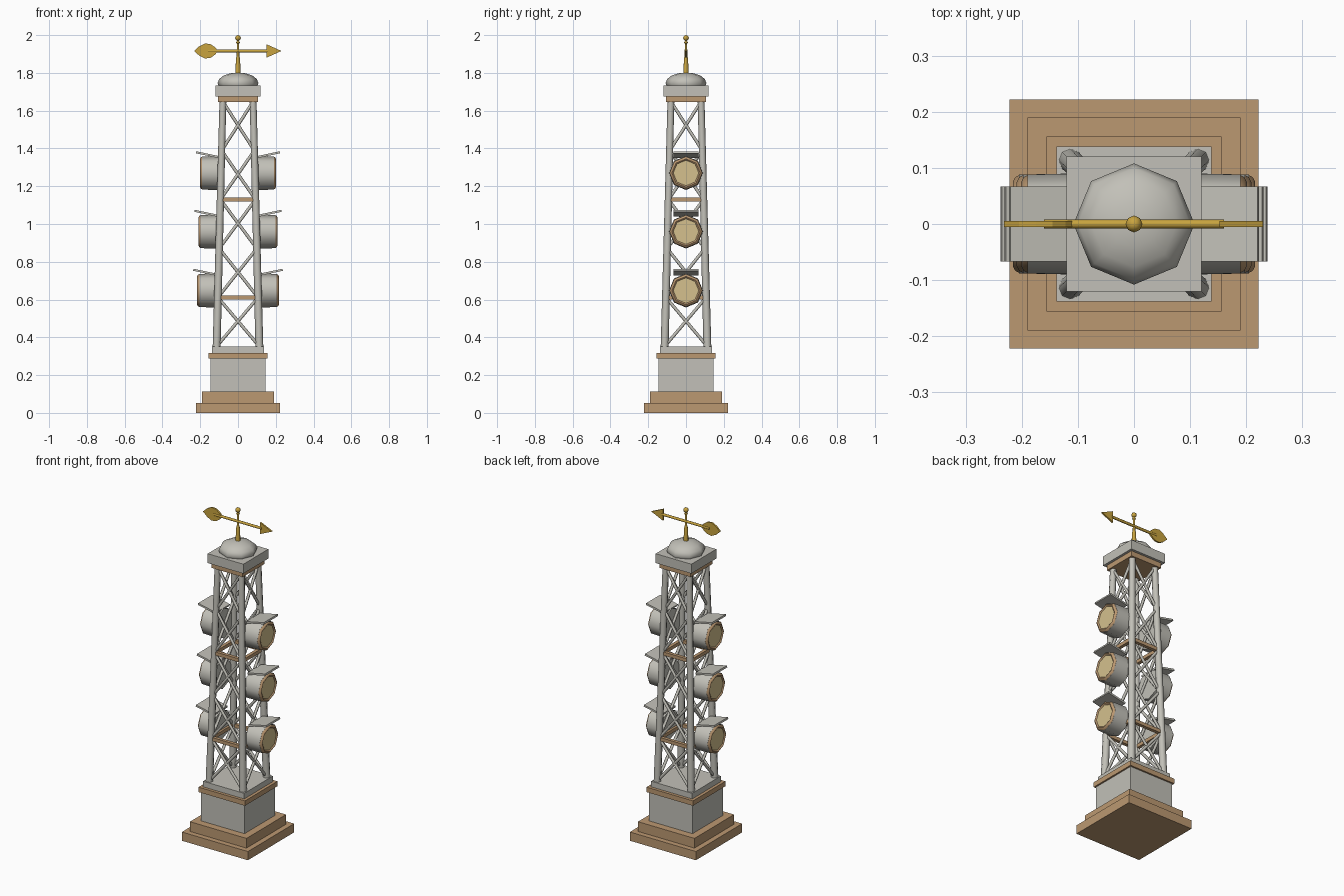
import bpy, bmesh, math
from mathutils import Vector, Matrix

cube = bpy.data.objects.get("Cube")
if cube:
    bpy.data.objects.remove(cube, do_unlink=True)


def material(name, rgb):
    m = bpy.data.materials.new(name)
    m.use_nodes = True
    m.diffuse_color = (*rgb, 1)
    bsdf = next(n for n in m.node_tree.nodes if n.type == 'BSDF_PRINCIPLED')
    bsdf.inputs["Base Color"].default_value = (*rgb, 1)
    return m


GREY = material("pale grey", (0.54, 0.53, 0.48))
TAN = material("tan bronze", (0.50, 0.315, 0.165))
CREAM = material("cream glass", (0.66, 0.53, 0.27))
GOLD = material("gold", (0.58, 0.37, 0.05))


def finish(name, bm, mat, smooth=0):
    bmesh.ops.recalc_face_normals(bm, faces=bm.faces)
    mesh = bpy.data.meshes.new(name)
    bm.to_mesh(mesh)
    bm.free()
    mesh.materials.append(mat)
    ob = bpy.data.objects.new(name, mesh)
    bpy.context.collection.objects.link(ob)
    if smooth:
        bpy.ops.object.select_all(action='DESELECT')
        ob.select_set(True)
        bpy.context.view_layer.objects.active = ob
        bpy.ops.object.shade_smooth_by_angle(angle=math.radians(smooth))
    return ob


def box(name, centre, size, mat, tilt=0):
    bm = bmesh.new()
    xform = (Matrix.Translation(centre) @ Matrix.Rotation(tilt, 4, 'Y')
             @ Matrix.Diagonal((*size, 1)))
    bmesh.ops.create_cube(bm, size=1, matrix=xform)
    return finish(name, bm, mat)


def slab(name, half, z0, z1, mat):
    return box(name, (0, 0, (z0 + z1) / 2), (2 * half, 2 * half, z1 - z0), mat)


def rod(name, a, b, r1, r2, mat, sides=8):
    a, b = Vector(a), Vector(b)
    d = b - a
    bm = bmesh.new()
    xform = Matrix.Translation((a + b) / 2) @ d.to_track_quat('Z', 'Y').to_matrix().to_4x4()
    bmesh.ops.create_cone(bm, cap_ends=True, segments=sides, radius1=r1, radius2=r2,
                          depth=d.length, matrix=xform)
    return finish(name, bm, mat, 65)


def lathe(name, profile, mat, xform, sides=8, closed=False, smooth=50):
    """Revolve (radius, height) points about local z, then place with xform."""
    bm = bmesh.new()
    rings = []
    for r, h in profile:
        rings.append([bm.verts.new((r * math.cos(t), r * math.sin(t), h))
                      for t in (math.tau * i / sides for i in range(sides))])
    pairs = list(zip(rings, rings[1:]))
    if closed:
        pairs.append((rings[-1], rings[0]))
    for lo, hi in pairs:
        for i in range(sides):
            j = (i + 1) % sides
            bm.faces.new((lo[i], lo[j], hi[j], hi[i]))
    if not closed:
        bm.faces.new(rings[0][::-1])
        bm.faces.new(rings[-1])
    bm.transform(xform)
    return finish(name, bm, mat, smooth)


def ball(name, z, r, height, mat, rings):
    bm = bmesh.new()
    xform = Matrix.Translation((0, 0, z)) @ Matrix.Diagonal((r, r, height, 1))
    bmesh.ops.create_uvsphere(bm, u_segments=8, v_segments=rings, radius=1, matrix=xform)
    return finish(name, bm, mat, 70)


def plate(name, outline, z, thick, mat):
    """Upright flat plate in the xz plane."""
    bm = bmesh.new()
    face = bm.faces.new([bm.verts.new((x, -thick / 2, z + h)) for x, h in outline])
    ext = bmesh.ops.extrude_face_region(bm, geom=[face])
    moved = [v for v in ext["geom"] if isinstance(v, bmesh.types.BMVert)]
    bmesh.ops.translate(bm, verts=moved, vec=(0, thick, 0))
    return finish(name, bm, mat)


# Stepped base and pedestal
slab("lower_step", 0.222, 0, 0.053, TAN)
slab("upper_step", 0.19, 0.053, 0.112, TAN)
slab("pedestal", 0.146, 0.112, 0.288, GREY)
slab("pedestal_trim", 0.156, 0.288, 0.318, TAN)
slab("pedestal_top", 0.138, 0.318, 0.352, GREY)

# Tapering lattice tower
BOTTOM, TOP, BAYS = 0.352, 1.648, 5


def spread(z):
    return 0.113 + (0.08 - 0.113) * (z - BOTTOM) / (TOP - BOTTOM)


def corner(i, z):
    sx, sy = ((1, 1), (-1, 1), (-1, -1), (1, -1))[i % 4]
    return Vector((sx * spread(z), sy * spread(z), z))


levels = [BOTTOM + (TOP - BOTTOM) * k / BAYS for k in range(BAYS + 1)]
for i in range(4):
    rod("tower_leg", corner(i, BOTTOM - 0.01), corner(i, TOP + 0.01), 0.021, 0.018, GREY)
    for lo, hi in zip(levels, levels[1:]):
        rod("cross_brace", corner(i, lo), corner(i + 1, hi), 0.0085, 0.0085, GREY, 6)
        rod("cross_brace", corner(i + 1, lo), corner(i, hi), 0.0085, 0.0085, GREY, 6)
    # Horizontal tie beams
    for z in (levels[1], levels[3]):
        mid = (corner(i, z) + corner(i + 1, z)) / 2
        length = 2 * spread(z)
        size = (length, 0.02, 0.021) if i % 2 == 0 else (0.02, length, 0.021)
        box("tie_beam", mid, size, TAN)

# Three pairs of floodlights, one column on each side
for side in (1, -1):
    for z, front in ((1.27, 0.19), (0.96, 0.198), (0.648, 0.205)):
        place = Matrix.Translation((side * front, 0, z)) @ Matrix.Rotation(side * math.pi / 2, 4, 'Y')
        lathe("lamp_drum", [(0.09, -0.095), (0.088, 0)], GREY, place)
        lathe("lamp_rim", [(0.087, 0), (0.083, 0.007), (0.075, 0.011), (0.068, 0.007), (0.066, 0)],
              TAN, place, closed=True)
        lathe("lamp_lens", [(0.07, -0.002), (0.07, 0.005)], CREAM, place)
        box("lamp_hood", (side * (front - 0.028), 0, z + 0.097), (0.122, 0.134, 0.011),
            GREY, -side * math.radians(12))

# Capital and dome
slab("capital_trim", 0.105, 1.645, 1.676, TAN)
slab("capital", 0.12, 1.676, 1.733, GREY)
ball("dome", 1.746, 0.108, 0.056, GREY, 8)

# Weathervane
Z = 1.916
lathe("vane_pole", [(0.014, 1.79), (0.011, 1.875), (0.007, 1.89), (0.006, 1.98)], GOLD, Matrix())
ball("vane_collar", 1.962, 0.011, 0.007, GOLD, 4)
ball("vane_finial", 1.985, 0.015, 0.015, GOLD, 6)
rod("vane_arm", (-0.16, 0, Z), (0.16, 0, Z), 0.008, 0.008, GOLD)
plate("vane_head", [(0.152, -0.035), (0.23, 0), (0.152, 0.035)], Z, 0.01, GOLD)
upper = [(-0.205, 0.025), (-0.175, 0.04), (-0.145, 0.036), (-0.122, 0.02)]
leaf = [(-0.232, 0)] + upper + [(-0.105, 0)] + [(x, -h) for x, h in reversed(upper)]
plate("vane_tail", leaf, Z, 0.01, GOLD)
